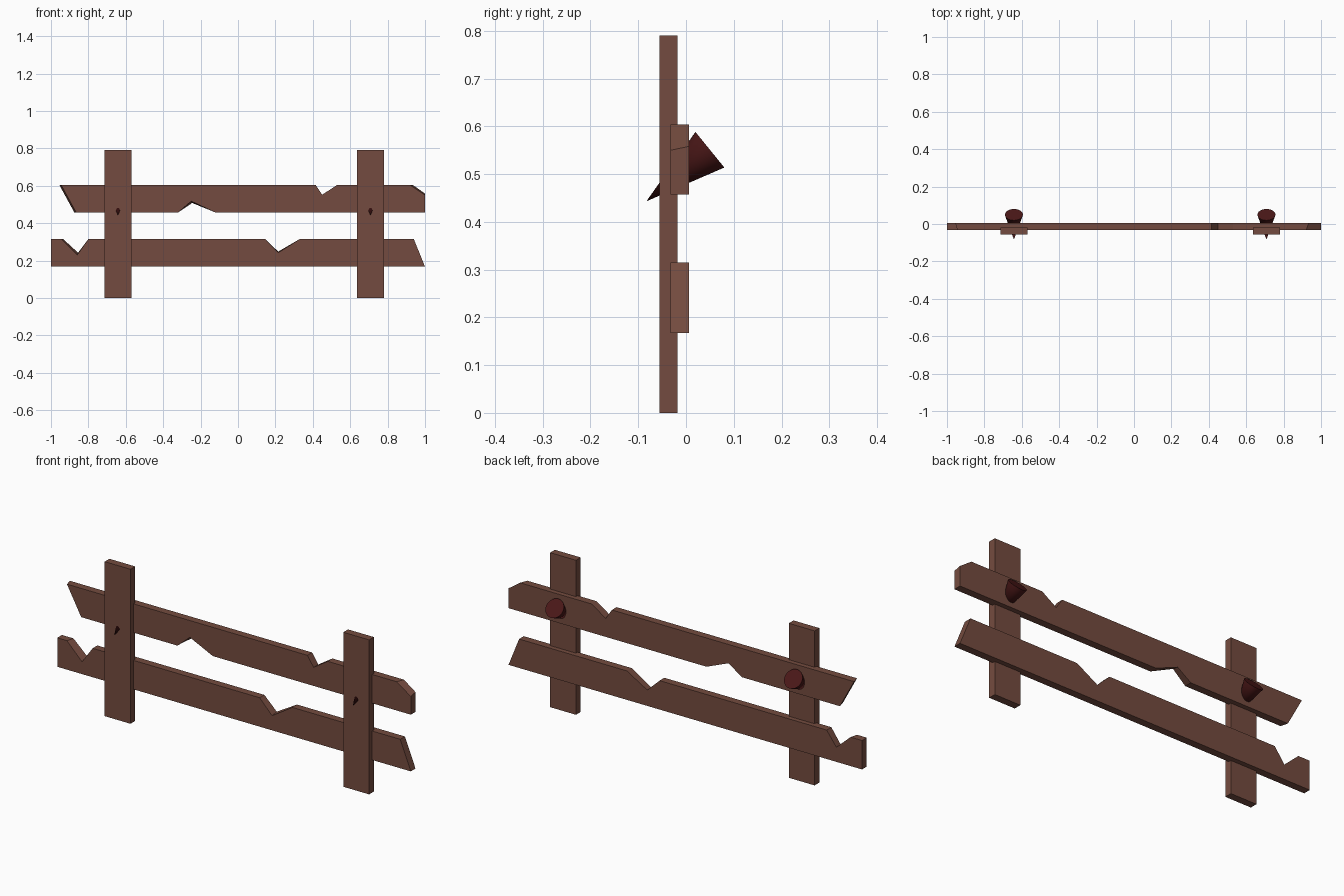
import bpy, bmesh
from mathutils import Vector, Matrix

cube = bpy.data.objects.get("Cube")
if cube:
    bpy.data.objects.remove(cube, do_unlink=True)


def make_material(name, rgb):
    mat = bpy.data.materials.new(name)
    mat.use_nodes = True
    color = (*rgb, 1.0)
    mat.diffuse_color = color
    mat.node_tree.nodes["Principled BSDF"].inputs["Base Color"].default_value = color
    return mat


wood = make_material("brown wood", (0.175, 0.071, 0.05))
iron = make_material("dark red iron", (0.07, 0.009, 0.009))


def finish(name, bm, mat):
    bmesh.ops.recalc_face_normals(bm, faces=bm.faces)
    mesh = bpy.data.meshes.new(name)
    bm.to_mesh(mesh)
    bm.free()
    mesh.materials.append(mat)
    obj = bpy.data.objects.new(name, mesh)
    bpy.context.collection.objects.link(obj)
    return obj


def plank(name, outline, front, back):
    """Extrude an outline of (x, z, back x shift, back z shift) along y."""
    bm = bmesh.new()
    near = [bm.verts.new((x, front, z)) for x, z, dx, dz in outline]
    far = [bm.verts.new((x + dx, back, z + dz)) for x, z, dx, dz in outline]
    bm.faces.new(near)
    bm.faces.new(far[::-1])
    for i in range(len(near)):
        j = (i + 1) % len(near)
        bm.faces.new((near[i], near[j], far[j], far[i]))
    return finish(name, bm, wood)


# Broken rails, with notches cut slightly askew
TOP, BOTTOM = 0.604, 0.457
upper = [
    (-0.945, TOP, -0.01, 0), (0.415, TOP, 0, 0), (0.45, 0.552, 0, 0),
    (0.53, TOP, 0, 0), (0.92, TOP, 0.015, 0), (1, 0.55, 0, 0.008),
    (1, BOTTOM, 0, 0), (-0.12, BOTTOM, 0, 0), (-0.25, 0.518, 0.005, -0.01),
    (-0.32, BOTTOM, 0, 0), (-0.865, BOTTOM, -0.01, 0),
]
TOP, BOTTOM = 0.315, 0.167
lower = [
    (-1, TOP, 0, 0), (-0.945, TOP, 0.01, 0), (-0.86, 0.23, 0.005, 0.012),
    (-0.8, TOP, 0, 0), (0.145, TOP, 0, 0), (0.215, 0.242, 0, 0.006),
    (0.33, TOP, 0, 0), (0.94, TOP, 0, 0), (1, BOTTOM, 0, 0),
    (-1, BOTTOM, 0, 0),
]
plank("upper_rail", upper, -0.032, 0.006)
plank("lower_rail", lower, -0.032, 0.006)

# Posts and the tilted spikes driven through them
tip = Vector((0, -0.083, 0.443))
head = Vector((0, 0.05, 0.551))
axis = tip - head
for side, x in (("right", -0.642), ("left", 0.708)):
    w, h = 0.073, 0.79
    plank(side + "_post",
          [(x - w, 0, 0, 0), (x + w, 0, 0, 0), (x + w, h, 0, 0), (x - w, h, 0, 0)],
          -0.056, -0.018)
    bm = bmesh.new()
    place = Matrix.Translation((tip + head) / 2 + Vector((x, 0, 0)))
    bmesh.ops.create_cone(bm, cap_ends=True, segments=32, radius1=0.048, radius2=0,
                          depth=axis.length,
                          matrix=place @ axis.to_track_quat("Z", "Y").to_matrix().to_4x4())
    bmesh.ops.remove_doubles(bm, verts=bm.verts, dist=0.0001)
    for face in bm.faces:
        face.smooth = len(face.verts) < 5
    for edge in bm.edges:
        edge.smooth = all(f.smooth for f in edge.link_faces)
    finish(side + "_spike", bm, iron)
